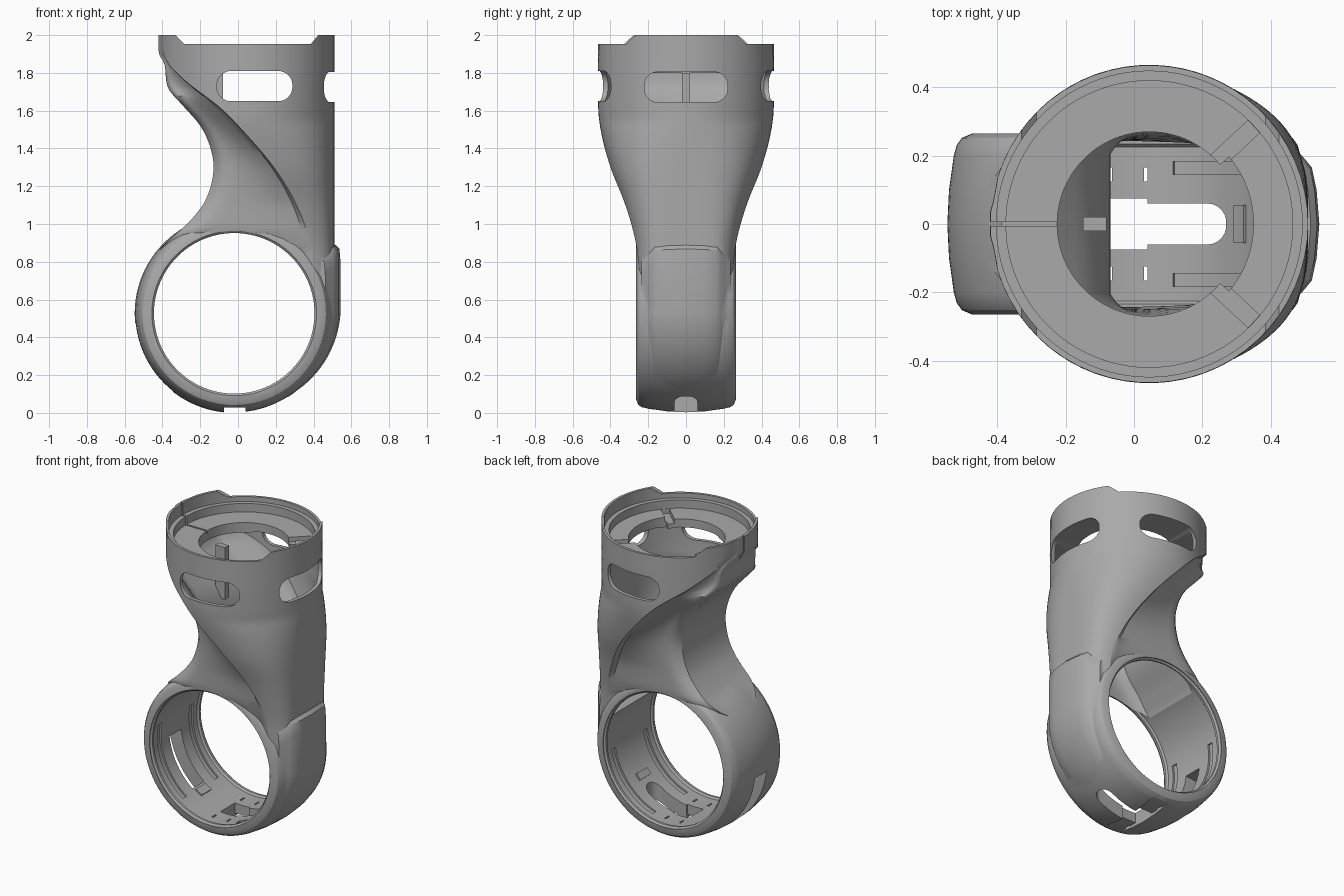
import bpy, bmesh
from math import sin, cos, pi, radians, acos

old = bpy.data.objects.get("Cube")
if old:
    bpy.data.objects.remove(old, do_unlink=True)

grey = bpy.data.materials.new("mid grey")
grey.use_nodes = True
grey.diffuse_color = (0.4, 0.4, 0.4, 1)
grey.node_tree.nodes["Principled BSDF"].inputs["Base Color"].default_value = (0.4, 0.4, 0.4, 1)

CX, RX = 0.045, 0.465          # upper tube axis and radius
BX, BZ = -0.02, 0.527          # ring axis


def make(name, verts, faces):
    me = bpy.data.meshes.new(name)
    me.from_pydata(verts, [], faces)
    bm = bmesh.new()
    bm.from_mesh(me)
    bmesh.ops.recalc_face_normals(bm, faces=bm.faces)
    bm.to_mesh(me)
    bm.free()
    ob = bpy.data.objects.new(name, me)
    bpy.context.collection.objects.link(ob)
    me.materials.append(grey)
    return ob


def loft(name, rings):
    n, m = len(rings[0]), len(rings)
    faces = [(i * n + j, i * n + (j + 1) % n, (i + 1) * n + (j + 1) % n, (i + 1) * n + j)
             for i in range(m - 1) for j in range(n)]
    faces += [tuple(range(n)), tuple(range((m - 1) * n, m * n))]
    return make(name, [p for r in rings for p in r], faces)


def prism(name, pts, axis, lo, hi):
    place = {"x": lambda a, b, h: (h, a, b), "y": lambda a, b, h: (a, h, b),
             "z": lambda a, b, h: (a, b, h)}[axis]
    return loft(name, [[place(a, b, h) for a, b in pts] for h in (lo, hi)])


def arc(cx, cy, r, a0, a1, n):
    return [(cx + r * cos(radians(a0 + (a1 - a0) * i / n)),
             cy + r * sin(radians(a0 + (a1 - a0) * i / n))) for i in range(n + 1)]


def rounded(cx, cy, hw, hh, r):
    pts = []
    for k, (sx, sy) in enumerate(((1, 1), (-1, 1), (-1, -1), (1, -1))):
        pts += arc(cx + sx * (hw - r), cy + sy * (hh - r), r, 90 * k, 90 * k + 90, 8)
    return pts


def box(name, x0, x1, y0, y1, z0, z1):
    return prism(name, [(x0, y0), (x1, y0), (x1, y1), (x0, y1)], "z", z0, z1)


def disc(name, r, z0, z1):
    return prism(name, arc(CX, 0, r, 0, 356.25, 95), "z", z0, z1)


def arc_band(name, a0, a1, r0, r1, y0, y1):
    pts = arc(BX, BZ, r1, a0, a1, 16) + arc(BX, BZ, r0, a1, a0, 16)
    return prism(name, pts, "y", y0, y1)


def lathe(name, profile):
    return loft(name, [[(BX + r * cos(2 * pi * i / 96), y, BZ + r * sin(2 * pi * i / 96))
                        for i in range(96)] for y, r in profile])


def curve(pts, z):
    """Smooth value through (z, value) points."""
    z = min(max(z, pts[0][0]), pts[-1][0])
    k = max(i for i in range(len(pts) - 1) if pts[i][0] <= z)

    def slope(i):
        a, b = pts[max(i - 1, 0)], pts[min(i + 1, len(pts) - 1)]
        return (b[1] - a[1]) / (b[0] - a[0])
    (z0, v0), (z1, v1) = pts[k], pts[k + 1]
    h, t = z1 - z0, (z - z0) / (z1 - z0)
    return (v0 * (1 + 2 * t) * (1 - t) ** 2 + h * slope(k) * t * (1 - t) ** 2
            + v1 * t * t * (3 - 2 * t) + h * slope(k + 1) * t * t * (t - 1))


def clamp(v):
    return min(max(v, 0), 1)


HALF_WIDTH = [(.5, .265), (.75, .27), (.9, .285), (1.1, .335), (1.3, .405),
              (1.5, .452), (1.62, .465), (2, .465)]
LEFT = [(.5, -.54), (.73, -.5), (.87, -.41), (1.01, -.26), (1.13, -.17), (1.28, -.13),
        (1.4, -.145), (1.52, -.2), (1.63, -.295), (1.72, -.37), (1.85, -.39),
        (1.9, -.418), (2, -.42)]
CREASE = [(.5, .41), (.6, .41), (.9, .38), (1.1, .31), (1.3, .19), (1.5, .02),
          (1.62, -.1), (1.75, -.27), (1.87, -.39), (1.9, -.4), (2, -.4)]


def section(z, inset, wall):
    """Closed outline: tube right of the crease, concave web left of it."""
    w, rx = curve(HALF_WIDTH, z) - inset, RX - inset
    e = 2 + 2.5 * clamp((1.55 - z) / .75)
    left = curve(LEFT, z) + wall
    crease = max(curve(CREASE, z) + inset, left + .02)

    def tube_y(x):
        return w * max(1 - abs((x - CX) / rx) ** e, 1e-4) ** (1 / e)

    def angle(x):
        u = min(max((x - CX) / rx, -1), 1)
        return acos((1 if u > 0 else -1) * abs(u) ** (e / 2))
    half = []
    for i in range(1, 29):
        c = cos(angle(crease) * i / 28)
        x = CX + rx * (1 if c > 0 else -1) * abs(c) ** (2 / e)
        half.append((x, tube_y(x)))
    band = min(.27 - inset, tube_y(max(left, CX - rx + .002)))
    top = tube_y(crease) - .03 * clamp((1.9 - z) / .1) * clamp((z - .9) / .2)
    for t in (.96, .85, .7, .55, .4, .28, .18, .1, .05, .02, 0):
        y = band + (top - band) * t ** 1.5
        y *= 1 - .17 * max(1 - t / .18, 0) ** 2
        half.append((left + (crease - left) * t, y))
    return [(CX + rx, 0, z)] + [(x, y, z) for x, y in half] + [(x, -y, z) for x, y in half[::-1]]


def body_loft(name, z0, z1, inset, wall, thicken, n):
    zs = [z0 + (z1 - z0) * i / n for i in range(n + 1)]
    return loft(name, [section(z, inset, wall + thicken * max(1 - z, 0)) for z in zs])


def boolean(ob, tool, op):
    mod = ob.modifiers.new("bool", "BOOLEAN")
    mod.operation, mod.solver, mod.object = op, "EXACT", tool
    bpy.context.view_layer.objects.active = ob
    bpy.ops.object.modifier_apply(modifier=mod.name)
    bpy.data.objects.remove(tool, do_unlink=True)


def panel_outline(y, x_max, top):
    """Side panel slice: upright edge that runs into the ring's curve."""
    r0 = x_max - BX
    pts = [(.4, top), (x_max - .025, top), (x_max - .006, top - .02), (x_max, top - .09)]
    for i in range(17):
        a, r = radians(-3.5 * i), r0 - .04 * i / 16
        pts.append((BX + r * cos(a), BZ + r * sin(a)))
    pts.append((BX + .43 * cos(a), BZ + .43 * sin(a)))
    return [(x, y, z) for x, z in pts]


# Housing: tapering tube and web, crowned ring, raised side panel
body = body_loft("housing", .5, 2, 0, 0, 0, 56)
crown = [(.265, .455), (.252, .485), (.23, .5), (.2, .508), (.1, .522)]
boolean(body, lathe("ring", [(-y, r) for y, r in crown] + [(0, .527)] + crown[::-1]), "UNION")
edge = [(.235, .462, .82), (.185, .505, .865), (.165, .521, .88), (.1, .535, .885)]
slices = [(-y, x, t) for y, x, t in edge] + [(0, .543, .888)] + edge[::-1]
boolean(body, loft("side_panel", [panel_outline(*s) for s in slices]), "UNION")

cutters = [
    # hollow inside, ring bore
    body_loft("cavity", .7, 1.8, .024, .06, .5, 36),
    lathe("bore", [(-.4, .436), (-.26, .436), (-.25, .425), (-.235, .425), (-.225, .436),
                   (.225, .436), (.235, .425), (.25, .425), (.26, .436), (.4, .436)]),
    # stepped seat and floor opening
    disc("rim_step", .448, 1.92, 2.1),
    disc("seat", .42, 1.865, 2.1),
    disc("floor_opening", .27, 1.7, 2.1),
    prism("wide_opening", [(CX, 0)] + arc(CX, 0, .305, -40, 40, 20), "z", 1.7, 2.1),
    # lowered sides of the rim
    prism("rim_dip", [(-.37, 2.05), (-.33, 2), (-.285, 1.952), (.385, 1.952), (.425, 2),
                      (.46, 2.05)], "y", -.7, .7),
    # windows
    prism("cross_window", rounded(.088, 1.73, .2, .08, .075), "y", -.7, .7),
    prism("side_window", rounded(0, 1.725, .22, .08, .07), "x", .25, .7),
    # ring slots
    arc_band("left_slot", 186, 232, .35, .7, -.06, .06),
    prism("bottom_slot", rounded(.12, 0, .15, .06, .055), "z", -.1, .4),
    box("bottom_gap", -.075, .04, -.075, .075, -.1, .3),
    box("bottom_recess", -.075, .04, -.3, .3, -.1, .028),
    box("floor_slit", -.44, -.2, -.006, .006, 1.845, 2.1),
]
for s in (-1, 1):
    y0, y1 = sorted((s * .145, s * .183))
    cutters += [arc_band("right_groove", -72, -10, .4, .447, y0, y1),
                arc_band("left_groove", 170, 235, .4, .447, y0, y1)]
    for x in (-.07, .035):
        y0, y1 = sorted((s * .125, s * .165))
        cutters.append(box("slit", x - .005, x + .005, y0, y1, -.1, .3))
    a = radians(s * 43)
    u, v = (cos(a), sin(a)), (-sin(a), cos(a))
    notch = [(CX + u[0] * d + v[0] * k, u[1] * d + v[1] * k)
             for d, k in ((.25, -.025), (.418, -.025), (.418, .025), (.25, .025))]
    cutters.append(prism("floor_notch", notch, "z", 1.835, 2.1))
for c in cutters:
    boolean(body, c, "DIFFERENCE")

# Small inner parts
parts = [body,
         box("centre_rib", -.15, -.08, -.02, .02, 1.46, 1.8),
         arc_band("left_clip", 234, 241, .426, .46, -.05, .05),
         arc_band("right_clip", -43, -37, .426, .46, -.055, .055)]

bpy.ops.object.select_all(action="DESELECT")
for p in parts:
    p.select_set(True)
bpy.context.view_layer.objects.active = body
bpy.ops.object.shade_smooth_by_angle(angle=radians(30))
